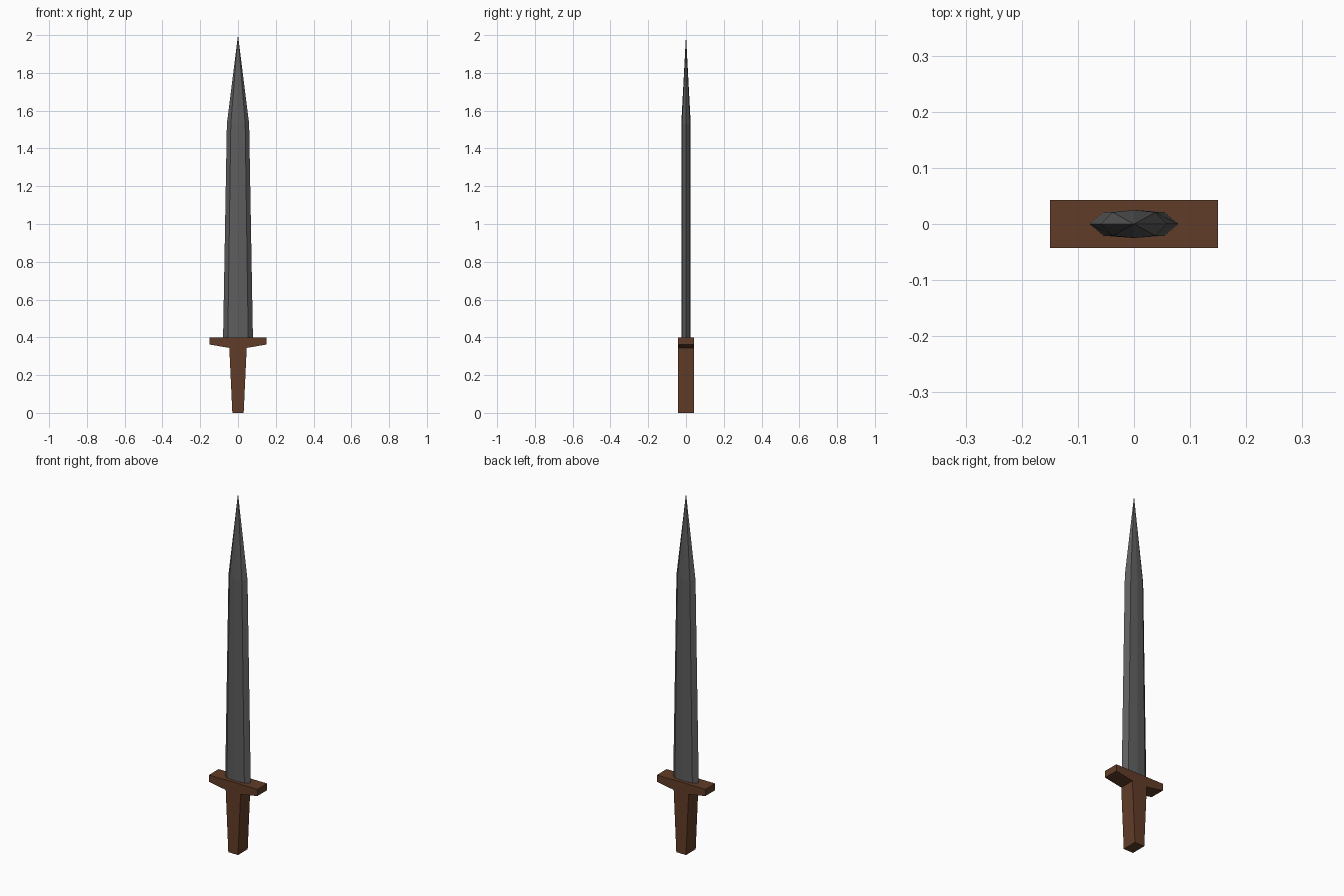
import bpy, bmesh

if "Cube" in bpy.data.objects:
    bpy.data.objects.remove(bpy.data.objects["Cube"])


def material(name, rgb):
    m = bpy.data.materials.new(name)
    m.diffuse_color = (*rgb, 1)
    m.use_nodes = True
    m.node_tree.nodes["Principled BSDF"].inputs["Base Color"].default_value = m.diffuse_color
    return m


def finish(bm, name, mat):
    bmesh.ops.recalc_face_normals(bm, faces=bm.faces[:])
    mesh = bpy.data.meshes.new(name)
    bm.to_mesh(mesh)
    bm.free()
    mesh.materials.append(mat)
    obj = bpy.data.objects.new(name, mesh)
    bpy.context.collection.objects.link(obj)
    return obj


steel = material("dark steel", (0.11, 0.11, 0.11))
wood = material("brown wood", (0.12, 0.046, 0.021))


# Blade: eight-sided section, tapering to a shoulder and then to a point
def section(bm, z, edge, flat, flat_y, ridge_y):
    pts = [(edge, 0), (flat, flat_y), (0, ridge_y), (-flat, flat_y),
           (-edge, 0), (-flat, -flat_y), (0, -ridge_y), (flat, -flat_y)]
    return [bm.verts.new((x, y, z)) for x, y in pts]


bm = bmesh.new()
base = section(bm, 0.395, 0.079, 0.054, 0.021, 0.025)
shoulder = section(bm, 1.53, 0.059, 0.038, 0.021, 0.025)
tip = bm.verts.new((0, 0, 2.0))
bm.faces.new(base)
for i in range(8):
    j = (i + 1) % 8
    bm.faces.new((base[i], base[j], shoulder[j], shoulder[i]))
    bm.faces.new((shoulder[i], shoulder[j], tip))
finish(bm, "blade", steel)

# Hilt: crossguard and tapered grip as one extruded outline
half = [(0.03, 0), (0.046, 0.344), (0.15, 0.362), (0.15, 0.4)]
outline = half + [(-x, z) for x, z in reversed(half)]
bm = bmesh.new()
front = [bm.verts.new((x, -0.043, z)) for x, z in outline]
back = [bm.verts.new((x, 0.043, z)) for x, z in outline]
n = len(outline)
for ring in (front, back):
    bm.faces.new((ring[0], ring[1], ring[6], ring[7]))   # grip
    bm.faces.new(ring[1:7])                              # guard
for i in range(n):
    j = (i + 1) % n
    bm.faces.new((front[i], front[j], back[j], back[i]))
finish(bm, "hilt", wood)
